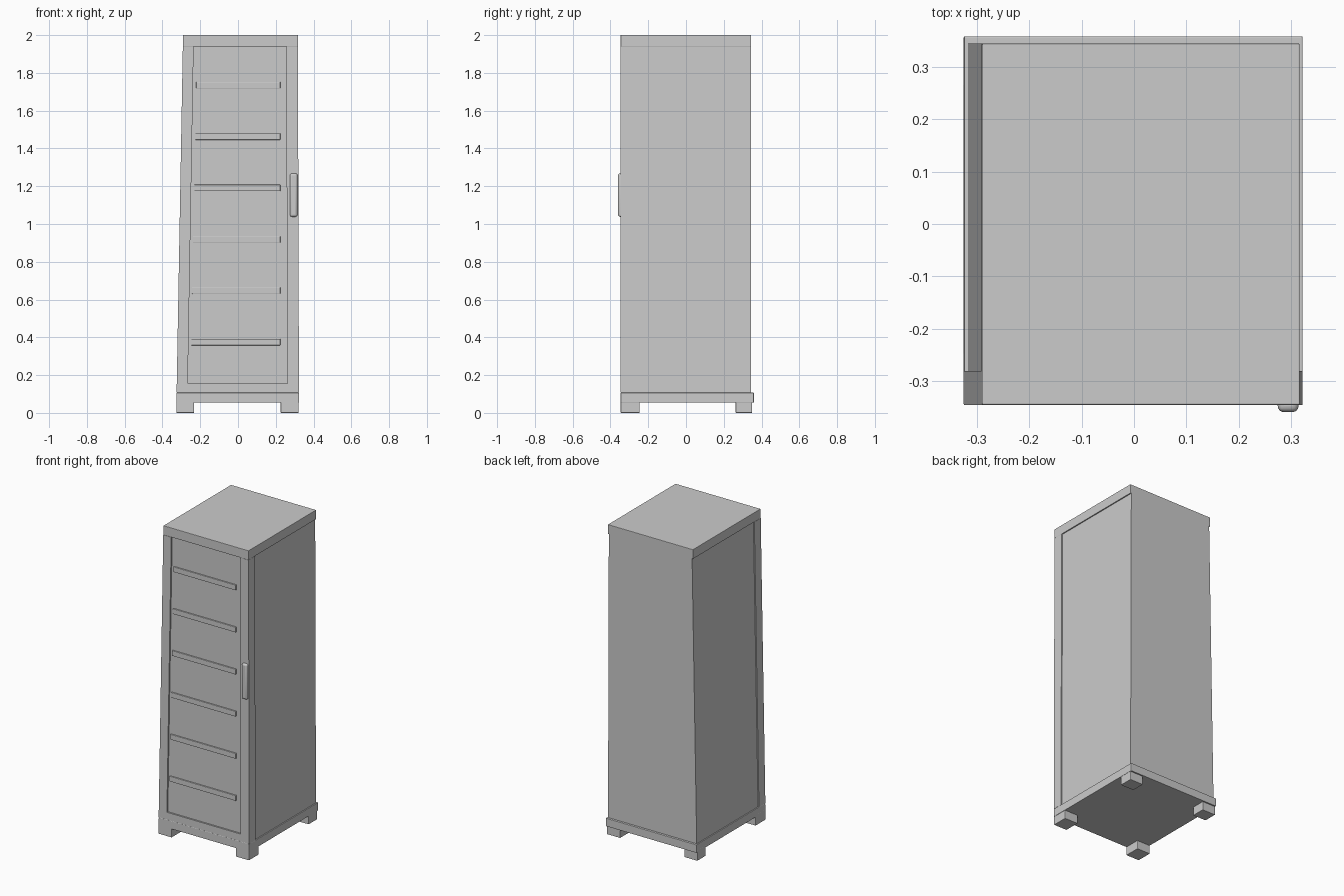
import bpy, bmesh

if "Cube" in bpy.data.objects:
    bpy.data.objects.remove(bpy.data.objects["Cube"])

FRONT, BACK = -0.346, 0.345
BASE_Z, TOP_Z = 0.055, 2.0


def left(z):
    """Left outer edge of the cabinet, which leans inwards towards the top."""
    return -0.327 + 0.036 * z / 2


def right(z):
    return 0.323 - 0.006 * z / 2


def prism(name, outline, y0, y1, bevel=0.0, segments=2):
    """Extrude an (x, z) outline from y0 to y1."""
    bm = bmesh.new()
    face = bm.faces.new([bm.verts.new((x, y0, z)) for x, z in outline])
    ext = bmesh.ops.extrude_face_region(bm, geom=[face])
    verts = [v for v in ext["geom"] if isinstance(v, bmesh.types.BMVert)]
    bmesh.ops.translate(bm, verts=verts, vec=(0, y1 - y0, 0))
    bmesh.ops.recalc_face_normals(bm, faces=bm.faces)
    mesh = bpy.data.meshes.new(name)
    bm.to_mesh(mesh)
    bm.free()
    obj = bpy.data.objects.new(name, mesh)
    bpy.context.collection.objects.link(obj)
    if bevel:
        mod = obj.modifiers.new("Bevel", "BEVEL")
        mod.width, mod.segments = bevel, segments
    return obj


def slab(name, z0, z1, y0, y1, inset=0.0, bevel=0.0):
    """Full-width piece that follows the leaning sides."""
    outline = [(left(z0) + inset, z0), (right(z0) - inset, z0),
               (right(z1) - inset, z1), (left(z1) + inset, z1)]
    return prism(name, outline, y0, y1, bevel)


# Carcass with slightly recessed side panels, top cap and projecting plinth
slab("carcass", 0.07, 1.98, -0.32, BACK, inset=0.007)
slab("top_cap", 1.94, TOP_Z, FRONT, BACK, bevel=0.002)
slab("plinth", BASE_Z, 0.107, FRONT, 0.359, bevel=0.002)

# Door frame: bottom rail and two stiles around the opening
P0, P1 = 0.155, 1.94
slab("bottom_rail", 0.107, P0, FRONT, -0.281)
prism("left_stile", [(left(P0), P0), (-0.266, P0), (-0.235, P1), (left(P1), P1)],
      FRONT, -0.281)
prism("right_stile", [(0.261, P0), (right(P0), P0), (right(P1), P1), (0.256, P1)],
      FRONT, -0.281)

# Recessed door panel, set inside the opening
prism("door_panel", [(-0.268, P0), (0.263, P0), (0.258, P1), (-0.237, P1)],
      -0.336, -0.30)

# Horizontal door slats
for i in range(6):
    z = 0.375 + i * 0.272
    x = -0.249 + i * 0.0055
    prism(f"slat_{i + 1}", [(x, z - 0.017), (0.224, z - 0.017),
                            (0.224, z + 0.017), (x, z + 0.017)],
          -0.344, -0.32, bevel=0.002)

# Rounded pull handle
bpy.ops.mesh.primitive_cube_add(size=1, location=(0.295, -0.345, 1.153))
handle = bpy.context.object
handle.name = "handle"
handle.scale = (0.04, 0.03, 0.23)
bpy.ops.object.transform_apply(location=False, rotation=False, scale=True)
mod = handle.modifiers.new("Bevel", "BEVEL")
mod.width, mod.segments = 0.012, 4
bpy.ops.object.shade_smooth_by_angle()

# Four block feet
for side, x0, x1 in (("left", -0.326, -0.232), ("right", 0.226, 0.321)):
    for end, y0, y1 in (("front", FRONT, -0.245), ("back", 0.263, 0.350)):
        prism(f"{end}_{side}_foot", [(x0, 0), (x1, 0), (x1, 0.07), (x0, 0.07)],
              y0, y1, bevel=0.003)
